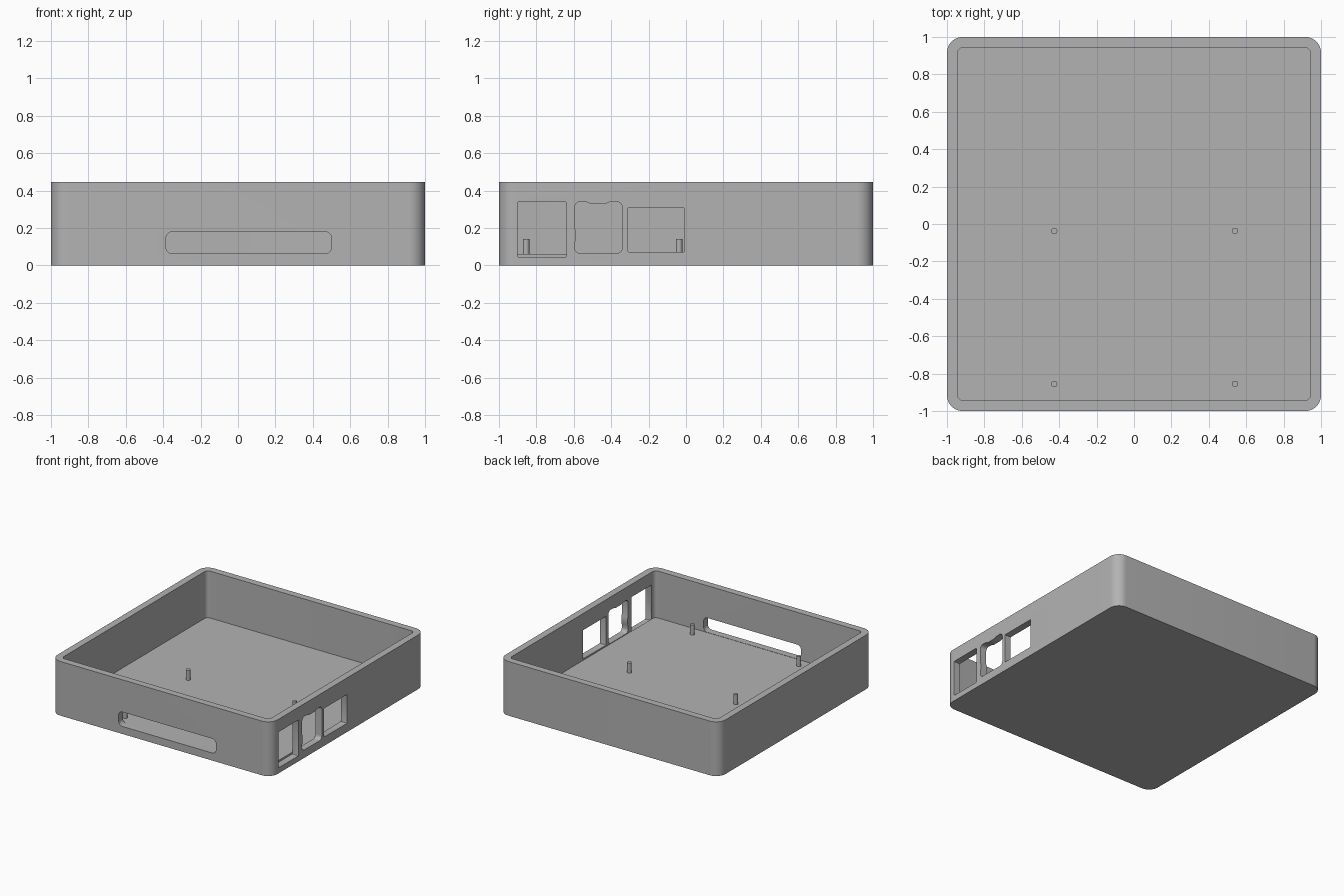
import bpy, bmesh
from math import cos, sin, pi, radians
from mathutils import Matrix, Vector

if "Cube" in bpy.data.objects:
    bpy.data.objects.remove(bpy.data.objects["Cube"], do_unlink=True)

grey = bpy.data.materials.new("plain grey")
grey.use_nodes = True
COLOUR = (0.45, 0.45, 0.45, 1)
grey.diffuse_color = COLOUR
grey.node_tree.nodes["Principled BSDF"].inputs["Base Color"].default_value = COLOUR

HEIGHT, FLOOR, INNER = 0.445, 0.06, 0.943


def rounded(u0, u1, v0, v1, r, steps=8):
    """Counter-clockwise outline of a rectangle with rounded corners."""
    centres = [(u1 - r, v1 - r), (u0 + r, v1 - r), (u0 + r, v0 + r), (u1 - r, v0 + r)]
    points = []
    for i, (u, v) in enumerate(centres):
        for k in range(steps + 1):
            a = (i + k / steps) * pi / 2
            points.append((u + r * cos(a), v + r * sin(a)))
    return points


def prism(name, outline, low, high, axes="xyz"):
    """Extrude an outline; axes name the two outline axes, then the depth axis."""
    order = ["xyz".index(a) for a in axes]
    bm = bmesh.new()

    def place(u, v, w):
        p = Vector()
        for i, value in zip(order, (u, v, w)):
            p[i] = value
        return p

    base = bm.faces.new([bm.verts.new(place(u, v, low)) for u, v in outline])
    ext = bmesh.ops.extrude_face_region(bm, geom=[base])
    shift = place(0, 0, high - low)
    bmesh.ops.translate(bm, vec=shift, verts=[g for g in ext["geom"] if isinstance(g, bmesh.types.BMVert)])
    bmesh.ops.recalc_face_normals(bm, faces=bm.faces)
    mesh = bpy.data.meshes.new(name)
    bm.to_mesh(mesh)
    bm.free()
    mesh.materials.append(grey)
    obj = bpy.data.objects.new(name, mesh)
    bpy.context.collection.objects.link(obj)
    return obj


# Open tray with rounded corners
tray = prism("tray", rounded(-1, 1, -1, 1, 0.085, 12), 0, HEIGHT)
cutters = [prism("cavity_cutter", rounded(-INNER, INNER, -INNER, INNER, 0.03), FLOOR, 0.6)]

# Long rounded slot in the front wall
cutters.append(prism("front_slot_cutter", rounded(-0.385, 0.5, 0.062, 0.18, 0.035), -1.1, -0.92, "xzy"))

# Two square ports in the side wall
cutters.append(prism("front_port_cutter", rounded(-0.9, -0.64, 0.045, 0.34, 0.006, 3), INNER, 1.1, "yzx"))
cutters.append(prism("rear_port_cutter", rounded(-0.31, -0.01, 0.072, 0.308, 0.004, 3), 0.92, 1.1, "yzx"))

# Middle port: rounded, with a shallow dip in its top and one edge
port = []
for y, z in rounded(-0.595, -0.34, 0.065, 0.34, 0.03):
    port.append((y, z))
    if len(port) == 9:
        port += [(-0.41, 0.338), (-0.43, 0.329), (-0.51, 0.329), (-0.53, 0.338)]
    elif len(port) == 22:
        port += [(-0.595, 0.2), (-0.59, 0.185), (-0.59, 0.135), (-0.595, 0.12)]
cutters.append(prism("middle_port_cutter", port, 0.92, 1.1, "yzx"))

for cutter in cutters:
    cutter.hide_render = True
    mod = tray.modifiers.new(cutter.name, "BOOLEAN")
    mod.operation = "DIFFERENCE"
    mod.solver = "EXACT"
    mod.object = cutter
    bpy.context.view_layer.objects.active = tray
    bpy.ops.object.modifier_apply(modifier=mod.name)
    bpy.data.objects.remove(cutter, do_unlink=True)

# Four locating pins on the floor
pins = []
for side, x in (("right", -0.427), ("left", 0.54)):
    for end, y in (("front", -0.855), ("back", -0.037)):
        circle = [(x + 0.017 * cos(k * pi / 12), y + 0.017 * sin(k * pi / 12)) for k in range(24)]
        pins.append(prism(f"{end}_{side}_pin", circle, FLOOR - 0.01, 0.142))

# Smooth the round parts and keep the edges crisp
bpy.ops.object.select_all(action="DESELECT")
for obj in [tray] + pins:
    obj.select_set(True)
bpy.context.view_layer.objects.active = tray
bpy.ops.object.shade_smooth_by_angle(angle=radians(30))
